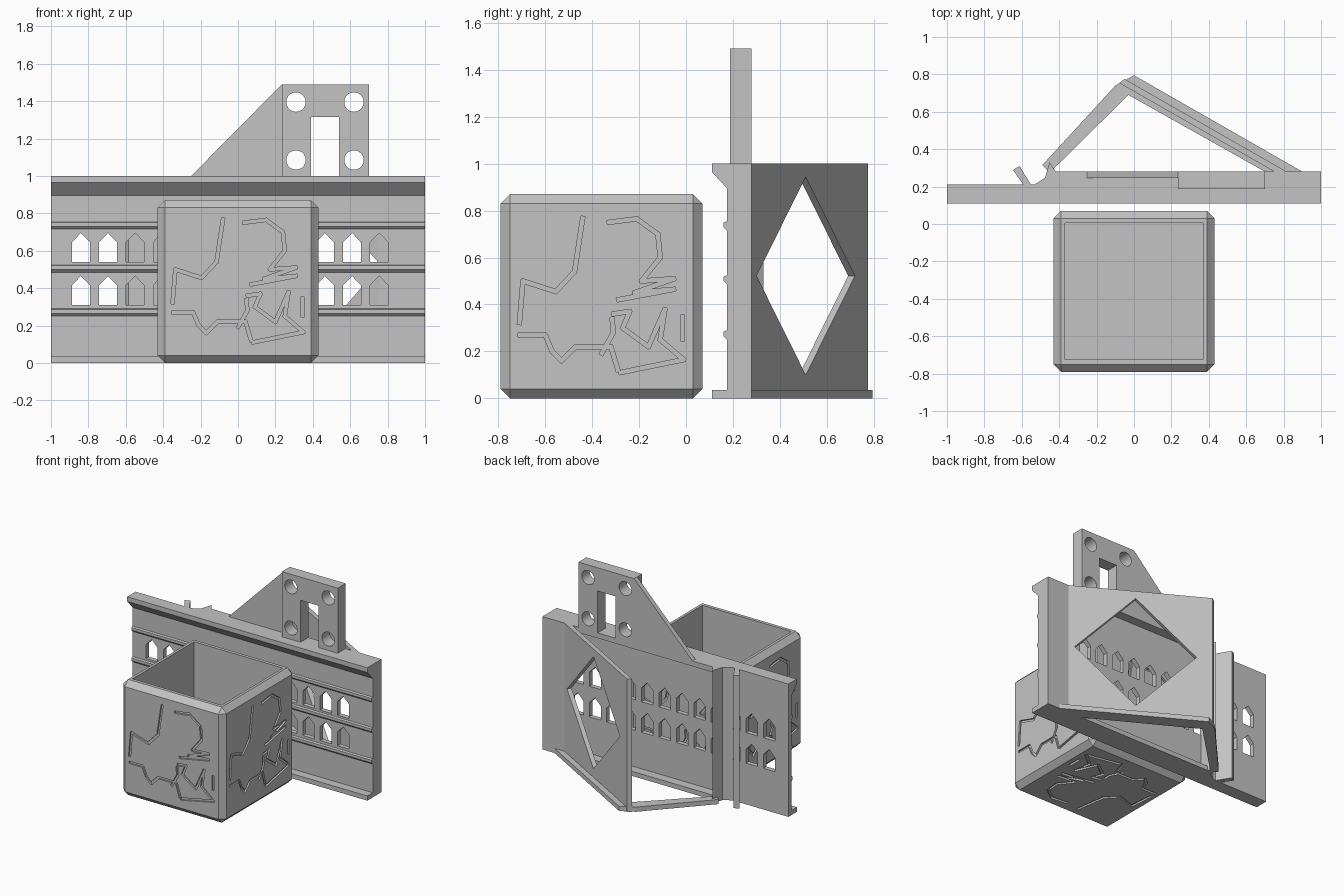
import bpy, bmesh, math
from mathutils import Vector, Matrix

if "Cube" in bpy.data.objects:
    bpy.data.objects.remove(bpy.data.objects["Cube"])

grey = bpy.data.materials.new("plain_grey")
grey.diffuse_color = (0.55, 0.55, 0.55, 1)
grey.use_nodes = True
grey.node_tree.nodes["Principled BSDF"].inputs["Base Color"].default_value = grey.diffuse_color


def finish(name, bm):
    bmesh.ops.recalc_face_normals(bm, faces=bm.faces)
    me = bpy.data.meshes.new(name)
    bm.to_mesh(me)
    bm.free()
    me.materials.append(grey)
    ob = bpy.data.objects.new(name, me)
    bpy.context.collection.objects.link(ob)
    return ob


def add_prism(bm, pts, axis, lo, hi):
    """Extrude a 2D outline along axis; the outline uses the other two axes in order."""
    def place(p, d):
        c = list(p)
        c.insert("xyz".index(axis), d)
        return bm.verts.new(c)
    a = [place(p, lo) for p in pts]
    b = [place(p, hi) for p in pts]
    bm.faces.new(a)
    bm.faces.new(b[::-1])
    n = len(pts)
    for i in range(n):
        j = (i + 1) % n
        bm.faces.new((a[i], b[i], b[j], a[j]))


def prism(name, pts, axis, lo, hi):
    bm = bmesh.new()
    add_prism(bm, pts, axis, lo, hi)
    return finish(name, bm)


def rect(x0, x1, y0, y1):
    return [(x0, y0), (x1, y0), (x1, y1), (x0, y1)]


def cut(ob, cutter, self_overlap=False):
    cutter.hide_render = True
    m = ob.modifiers.new("cut", 'BOOLEAN')
    m.operation = 'DIFFERENCE'
    m.solver = 'EXACT'
    m.use_self = self_overlap
    m.object = cutter
    bpy.context.view_layer.objects.active = ob
    bpy.ops.object.modifier_apply(modifier=m.name)
    bpy.data.objects.remove(cutter)


# --- Open planter box with chamfered edges ---
H, CY, TOP = 0.43, -0.36, 0.87
bm = bmesh.new()
add_prism(bm, rect(-H, H, CY - H, CY + H), 'z', 0, TOP)
bmesh.ops.recalc_face_normals(bm, faces=bm.faces)
bmesh.ops.bevel(bm, geom=bm.edges[:], offset=0.04, segments=1, affect='EDGES')
planter = finish("planter_box", bm)
cut(planter, prism("cavity", rect(-0.37, 0.37, CY - 0.365, CY + 0.365), 'z', 0.06, 1.2))

# --- Engraved line drawing on the four sides and the underside ---
strokes = [
    [(-.35, .32), (-.335, .5), (-.195, .455), (-.115, .54), (-.08, .77)],
    [(-.35, .27), (-.24, .27), (-.21, .2), (-.17, .16), (-.11, .22), (.04, .22), (.07, .12)],
    [(.05, .36), (.12, .37), (.09, .3), (.2, .22), (.27, .38), (.25, .25), (.35, .165), (.08, .11)],
    [(.07, .42), (.31, .465), (.14, .45), (.31, .51), (.17, .5), (.25, .6), (.24, .7), (.15, .765), (.03, .75)],
    [(0, .19), (.05, .28), (.045, .34)],
    [(.345, .35), (.345, .25)],
]


def engraving(matrix):
    """Grooves drawn on a face lying in local xz, facing local -y."""
    bm = bmesh.new()
    k = 0
    for line in strokes:
        for p, q in zip(line, line[1:]):
            p, q = Vector((p[0], p[1] - TOP / 2)), Vector((q[0], q[1] - TOP / 2))
            d = (q - p).normalized()
            s = Vector((-d.y, d.x)) * 0.009
            e = d * 0.006
            k += 1
            add_prism(bm, [p - e + s, p - e - s, q + e - s, q + e + s], 'y',
                      -0.03 - 0.0001 * k, 0.012 + 0.0001 * k)
    bmesh.ops.transform(bm, matrix=matrix, verts=bm.verts)
    return finish("engraving_cutter", bm)


centre = Matrix.Translation((0, CY, TOP / 2))
for i in range(4):
    turn = Matrix.Rotation(i * math.pi / 2, 4, 'Z')
    cut(planter, engraving(centre @ turn @ Matrix.Translation((0, -H, 0))), True)
under = Matrix.Rotation(math.pi / 2, 4, 'X')
cut(planter, engraving(centre @ under @ Matrix.Translation((0, -TOP / 2, 0))), True)

# --- Wall panel: lips and three rails in one profile ---
profile = [(.21, 0), (.11, 0), (.11, .035), (.175, .035)]
for r in (0.25, 0.485, 0.715):
    profile += [(.175, r), (.16, r + .015), (.16, r + .035), (.175, r + .04)]
profile += [(.175, .895), (.11, .965), (.11, 1), (.21, 1)]
wall = prism("wall_panel", profile, 'x', -1, 1)

# Two rows of pointed windows
bm = bmesh.new()
for col in range(12):
    x = -0.84 + col * 0.145
    for z in (0.31, 0.54):
        add_prism(bm, [(x - .048, z), (x + .048, z), (x + .048, z + .105),
                       (x, z + .155), (x - .048, z + .105)], 'y', 0, 0.4)
cut(wall, finish("window_cutter", bm))

# Rear frame of the wall
prism("rear_top_lip", rect(-0.43, 1, .205, .28), 'z', 0.96, 1)
prism("rear_bottom_lip", rect(-0.43, 1, .205, .28), 'z', 0, 0.035)
prism("rear_end_column", rect(0.81, 1, .205, .28), 'z', 0, 1)

# Latch post and angled fin behind the wall
prism("latch_post", [(-.55, .2), (-.476, .246), (-.452, .33), (-.42, .283), (-.42, .2)], 'z', 0, 1)
prism("latch_fin", [(-.585, .2), (-.647, .289), (-.612, .31), (-.545, .2)], 'z', 0, 1)

# --- Slanted rear panel with a diamond opening ---
rear = prism("slanted_panel", [(-.05, .775), (.82, .278), (.757, .276), (-.08, .754)], 'z', 0, 1)
d = Vector((0.868, -0.497, 0))
n = Vector((0.497, 0.868, 0))
c = Vector((0.413, 0.51, 0.522))
bm = bmesh.new()
add_prism(bm, [(0.422, 0), (0, 0.422), (-0.422, 0), (0, -0.422)], 'y', -0.1, 0.1)
frame = Matrix((d, n, (0, 0, 1))).transposed().to_4x4()
bmesh.ops.transform(bm, matrix=Matrix.Translation(c) @ frame, verts=bm.verts)
cut(rear, finish("diamond_cutter", bm))

# Floor bars closing the triangle
prism("slanted_floor_bar", [(0, .795), (.9, .28), (.7, .28), (-.03, .69), (-.1, .74)], 'z', 0, 0.035)
prism("floor_strut", [(-.49, .315), (-.45, .275), (-.03, .69), (-.1, .74)], 'z', 0, 0.035)

# --- Mounting bracket on top, with bolt holes and a slot ---
bracket = prism("mounting_bracket", [(.235, 1), (.39, 1), (.39, 1.315), (.54, 1.315),
                                     (.54, 1), (.70, 1), (.70, 1.49), (.235, 1.49)], 'y', .187, .28)
bm = bmesh.new()
for x in (0.31, 0.62):
    for z in (1.085, 1.395):
        add_prism(bm, [(x + .052 * math.cos(a * math.pi / 16), z + .052 * math.sin(a * math.pi / 16))
                       for a in range(32)], 'y', 0, 0.5)
cut(bracket, finish("bolt_hole_cutter", bm))
prism("bracket_gusset", [(-.25, 1), (.235, 1), (.235, 1.49)], 'y', .245, .28)
